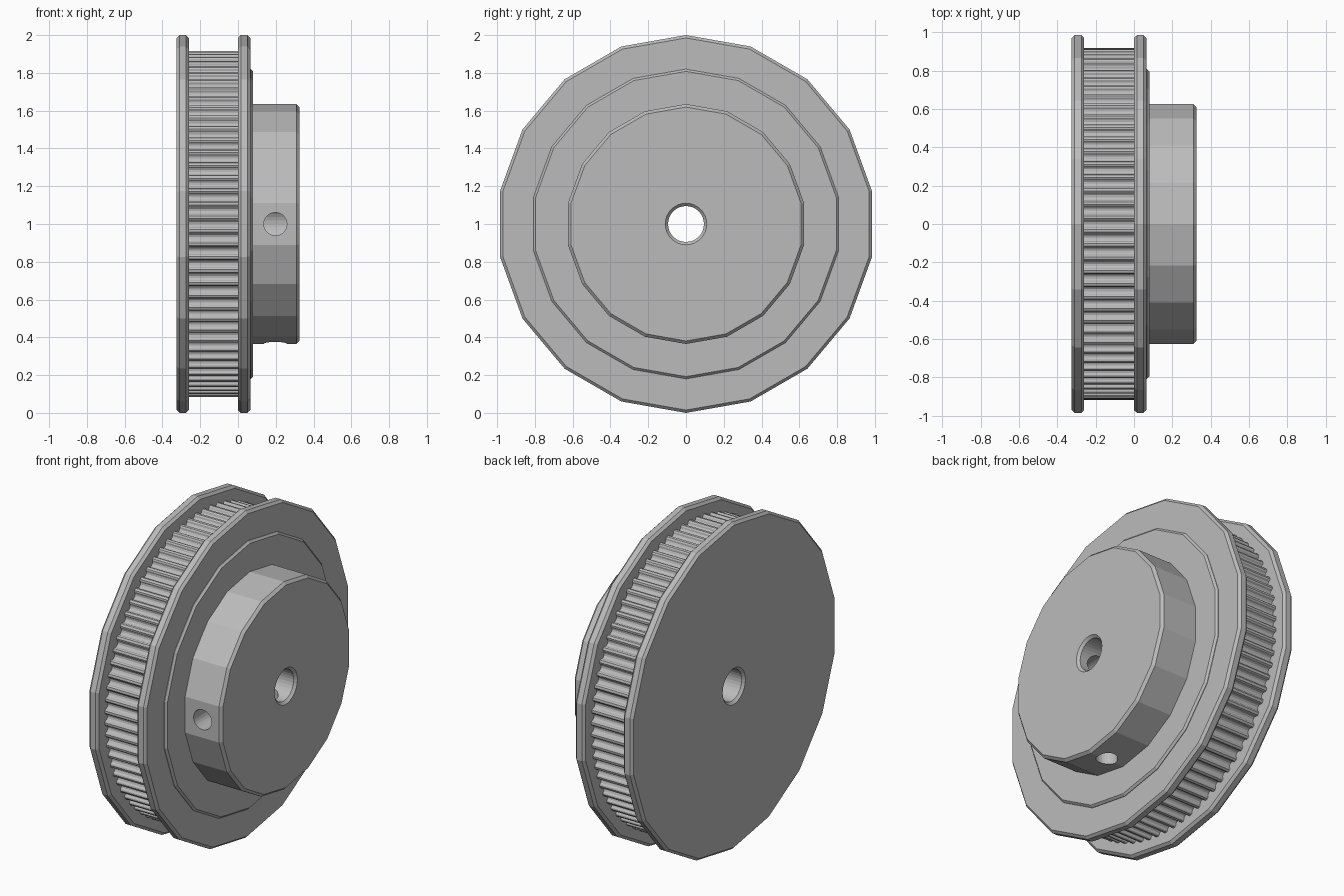
import bpy
import bmesh
from math import sin, cos, pi, radians
from mathutils import Matrix

cube = bpy.data.objects.get("Cube")
if cube:
    bpy.data.objects.remove(cube, do_unlink=True)

SIDES = 18
TEETH = 80
AXLE = Matrix.Translation((0, 0, 1))

metal = bpy.data.materials.new("grey metal")
metal.use_nodes = True
GREY = (0.5, 0.5, 0.5, 1)
metal.diffuse_color = GREY
metal.node_tree.nodes["Principled BSDF"].inputs["Base Color"].default_value = GREY


def skin(name, rings, matrix=AXLE):
    """Join closed rings of points into a capped solid."""
    bm = bmesh.new()
    loops = [[bm.verts.new(p) for p in ring] for ring in rings]
    for a, b in zip(loops, loops[1:]):
        for i in range(len(a)):
            j = (i + 1) % len(a)
            bm.faces.new((a[i], a[j], b[j], b[i]))
    bm.faces.new(loops[0])
    bm.faces.new(loops[-1])
    bmesh.ops.recalc_face_normals(bm, faces=bm.faces[:])
    bm.transform(matrix)
    mesh = bpy.data.meshes.new(name)
    bm.to_mesh(mesh)
    bm.free()
    mesh.materials.append(metal)
    obj = bpy.data.objects.new(name, mesh)
    bpy.context.collection.objects.link(obj)
    return obj


def lathe(name, profile, sides=SIDES, matrix=AXLE):
    """Turn (x, radius) points about the x axis."""
    angles = [2 * pi * i / sides for i in range(sides)]
    return skin(name, [[(x, r * sin(a), r * cos(a)) for a in angles]
                       for x, r in profile], matrix)


def disc(name, x0, x1, r, c0, c1):
    """A disc with a chamfer at each end."""
    profile = [(x0, r - c0)] if c0 else []
    profile += [(x0 + c0, r), (x1 - c1, r), (x1, r - c1)]
    return lathe(name, profile)


def cut(obj, cutter):
    mod = obj.modifiers.new("hole", "BOOLEAN")
    mod.operation = "DIFFERENCE"
    mod.solver = "EXACT"
    mod.object = cutter
    bpy.context.view_layer.objects.active = obj
    bpy.ops.object.modifier_apply(modifier=mod.name)


# Flanges, step and hub
back_flange = disc("back_flange", -0.325, -0.26, 1.0, 0.015, 0.015)
front_flange = disc("front_flange", 0, 0.065, 1.0, 0.015, 0.015)
hub_step = disc("hub_step", 0.065, 0.08, 0.82, 0, 0.012)
hub = disc("hub", 0.08, 0.325, 0.635, 0, 0.016)

# Toothed rim: rounded grooves between narrow lands
outline = []
pitch = 2 * pi / TEETH
RIM, DEPTH, HALF = 0.917, 0.028, 0.022
for t in range(TEETH):
    outline.append((t * pitch - 0.029 / RIM, RIM))
    for k in range(7):
        u = -pi / 2 + pi * k / 6
        outline.append((t * pitch + HALF * sin(u) / RIM,
                        RIM - 0.006 - (DEPTH - 0.006) * cos(u)))
    outline.append((t * pitch + 0.029 / RIM, RIM))
toothed_rim = skin("toothed_rim", [[(x, r * sin(a), r * cos(a)) for a, r in outline]
                                   for x in (-0.26, 0)])

# Chamfered bore through every part
bore = lathe("bore_cutter", [(-0.335, 0.12), (-0.31, 0.095),
                             (0.31, 0.095), (0.335, 0.12)], 32)
for part in (back_flange, toothed_rim, front_flange, hub_step, hub):
    cut(part, bore)

# Set screw holes at the front and underneath
centre = Matrix.Translation((0.198, 0, 1))
cutters = [bore]
for turn in (Matrix.Rotation(radians(-90), 4, "Z"), Matrix.Rotation(radians(90), 4, "Y")):
    screw = lathe("screw_cutter", [(0, 0.061), (0.8, 0.061)], 24, centre @ turn)
    cut(hub, screw)
    cutters.append(screw)

for cutter in cutters:
    bpy.data.objects.remove(cutter, do_unlink=True)
